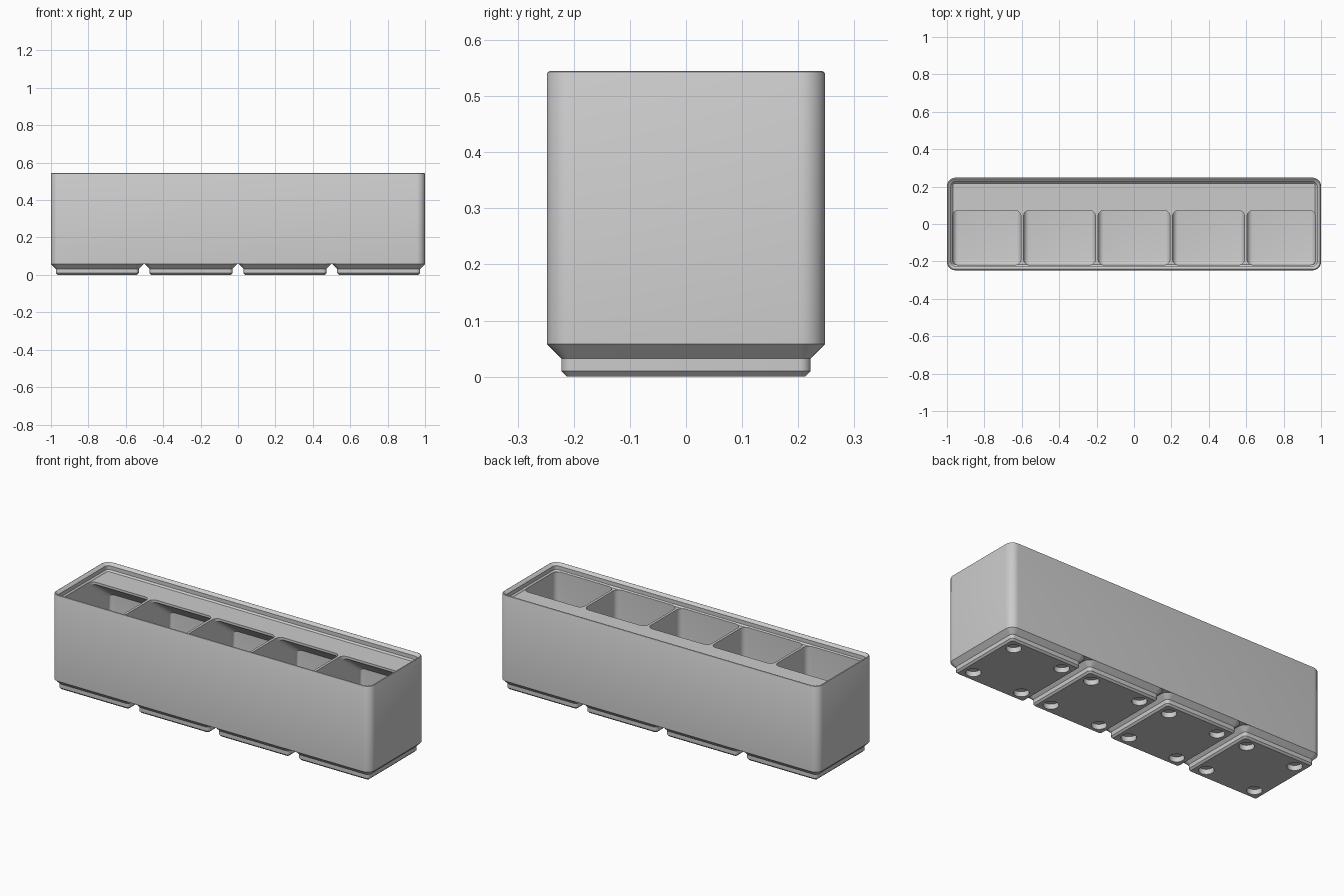
import bpy, bmesh, math

if "Cube" in bpy.data.objects:
    bpy.data.objects.remove(bpy.data.objects["Cube"], do_unlink=True)

grey = bpy.data.materials.new("plain grey")
grey.use_nodes = True
COLOUR = (0.6, 0.6, 0.6, 1)
grey.diffuse_color = COLOUR
grey.node_tree.nodes["Principled BSDF"].inputs["Base Color"].default_value = COLOUR

PITCH = 0.5015          # spacing of the feet
HX, HY = 1.0, 0.2478    # half size of the body
RIM_Z, TOP = 0.5015, 0.545
LIP = 0.031             # lip thickness at its foot
FLOOR = 0.084


def finish(bm, name, x=0):
    bmesh.ops.recalc_face_normals(bm, faces=bm.faces)
    mesh = bpy.data.meshes.new(name)
    bm.to_mesh(mesh)
    bm.free()
    mesh.materials.append(grey)
    ob = bpy.data.objects.new(name, mesh)
    ob.location.x = x
    bpy.context.collection.objects.link(ob)
    return ob


def rounded_loft(name, hx, hy, rings, x=0, seg=8):
    """Stack rounded rectangles given as (inset, height, corner radius)."""
    bm = bmesh.new()
    loops = []
    for inset, z, r in rings:
        loop = []
        for k, (sx, sy) in enumerate([(1, 1), (-1, 1), (-1, -1), (1, -1)]):
            cx, cy = sx * (hx - inset - r), sy * (hy - inset - r)
            for i in range(seg + 1):
                a = math.pi / 2 * (k + i / seg)
                loop.append(bm.verts.new((cx + r * math.cos(a), cy + r * math.sin(a), z)))
        loops.append(loop)
    n = len(loops[0])
    for low, high in zip(loops, loops[1:]):
        for i in range(n):
            j = (i + 1) % n
            bm.faces.new((low[i], low[j], high[j], high[i]))
    bm.faces.new(loops[0])
    bm.faces.new(loops[-1])
    return finish(bm, name, x)


def cut(target, cutter):
    mod = target.modifiers.new("cut", 'BOOLEAN')
    mod.operation = 'DIFFERENCE'
    mod.solver = 'EXACT'
    mod.object = cutter
    bpy.context.view_layer.objects.active = target
    bpy.ops.object.modifier_apply(modifier=mod.name)
    bpy.data.objects.remove(cutter, do_unlink=True)


def compartment(x0, x1):
    """Pocket whose rear wall slopes out below the label shelf."""
    front, back, shelf = -0.219, 0.234, 0.072
    profile = [(front, FLOOR), (back, FLOOR), (back, 0.368),
               (shelf, 0.488), (shelf, 0.56), (front, 0.56)]
    bm = bmesh.new()
    ends = [[bm.verts.new((x, y, z)) for y, z in profile] for x in (x0, x1)]
    for e in ends:
        bm.faces.new(e)
    for i in range(len(profile)):
        j = (i + 1) % len(profile)
        bm.faces.new((ends[0][i], ends[0][j], ends[1][j], ends[1][i]))
    bmesh.ops.recalc_face_normals(bm, faces=bm.faces)
    # round the upright corners and the floor edges
    edges = [e for e in bm.edges
             if all(abs(v.co.z - FLOOR) < 1e-4 for v in e.verts)
             or (abs(e.verts[0].co.x - e.verts[1].co.x) < 1e-4
                 and abs(e.verts[0].co.z - e.verts[1].co.z) > 0.01)]
    bmesh.ops.bevel(bm, geom=edges, offset=0.03, segments=5, profile=0.5,
                    affect='EDGES', clamp_overlap=True)
    return finish(bm, "compartment_cutter")


def smooth(ob):
    bpy.ops.object.select_all(action='DESELECT')
    ob.select_set(True)
    bpy.context.view_layer.objects.active = ob
    bpy.ops.object.shade_smooth_by_angle(angle=math.radians(30))


# Body with its stacking lip
R = 0.0448
body = rounded_loft("bin_body", HX, HY, [
    (0, 0.058, R), (0, TOP - 0.006, R), (0.002, TOP - 0.002, R - 0.002),
    (0.006, TOP, R - 0.006), (0.01, TOP - 0.002, R - 0.01),
    (0.0225, RIM_Z + 0.030, R - 0.0225), (0.0225, RIM_Z + 0.0085, R - 0.0225),
    (LIP, RIM_Z, R - LIP)])

# Five compartments in a row
WALL, COUNT = 0.0143, 5
span = 2 * 0.9887
step = (span + WALL) / COUNT
for i in range(COUNT):
    x0 = -span / 2 + i * step
    x1 = x0 + step - WALL
    limit = HX - LIP + 0.001
    cut(body, compartment(max(x0, -limit), min(x1, limit)))
smooth(body)

# Four stepped feet, each with four magnet holes
for i in range(4):
    fx = (i - 1.5) * PITCH
    foot = rounded_loft(f"foot_{i + 1}", HY, HY, [
        (0.0352, 0, 0.0096), (0.0257, 0.0096, 0.0191),
        (0.0257, 0.0325, 0.0191), (0, 0.058, R)], fx)
    bm = bmesh.new()
    for sx in (-1, 1):
        for sy in (-1, 1):
            made = bmesh.ops.create_cone(bm, cap_ends=True, segments=32, radius1=0.0388,
                                         radius2=0.0388, depth=0.0573)
            bmesh.ops.translate(bm, verts=made["verts"], vec=(sx * 0.1552, sy * 0.1552, 0))
    cut(foot, finish(bm, "magnet_hole_cutter", fx))
    smooth(foot)
